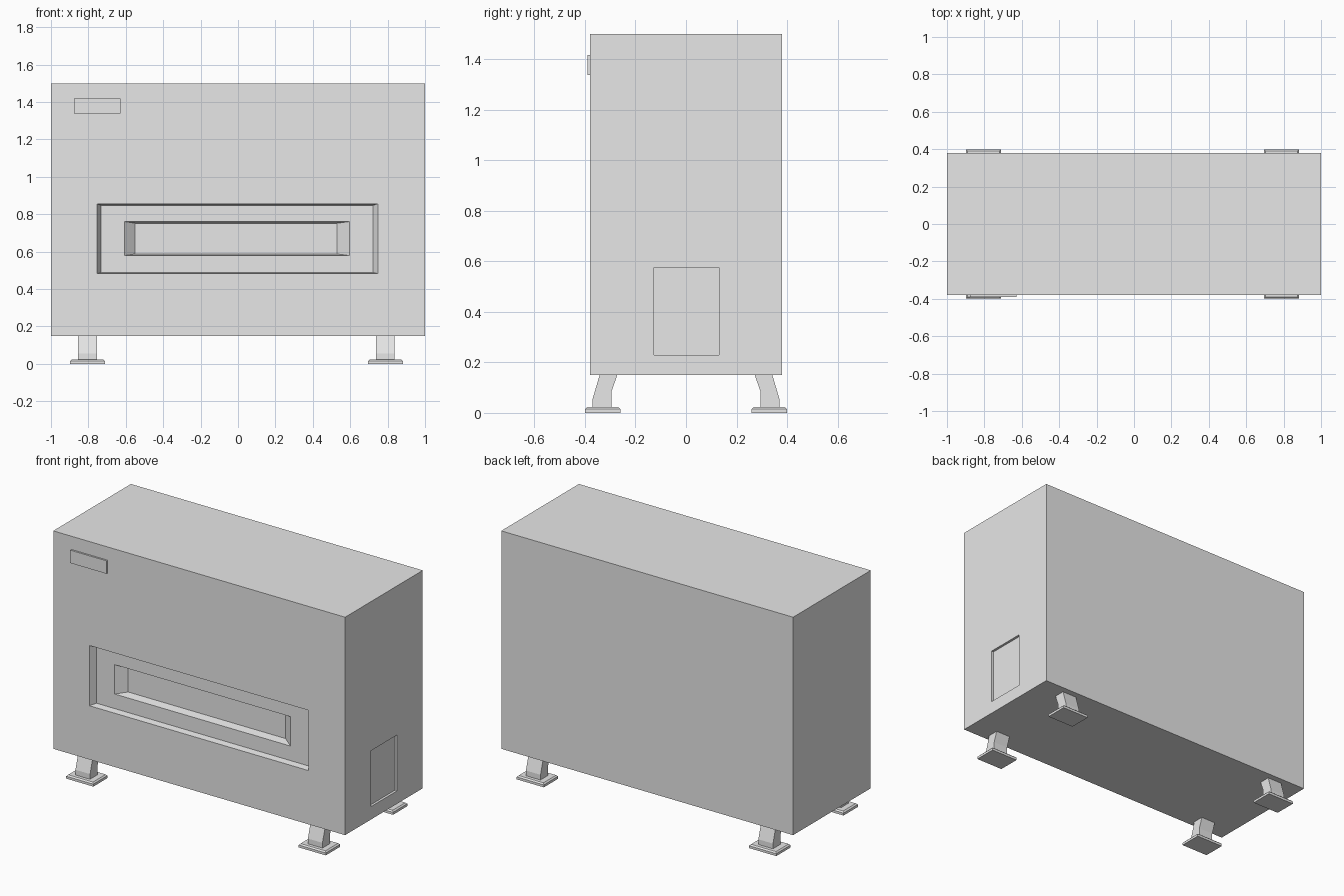
import bpy, bmesh

if "Cube" in bpy.data.objects:
    bpy.data.objects.remove(bpy.data.objects["Cube"])

grey = bpy.data.materials.new("light grey metal")
grey.diffuse_color = (0.8, 0.8, 0.8, 1)
grey.use_nodes = True
grey.node_tree.nodes["Principled BSDF"].inputs["Base Color"].default_value = grey.diffuse_color


def finish(name, bm):
    bmesh.ops.remove_doubles(bm, verts=bm.verts, dist=1e-5)
    bmesh.ops.recalc_face_normals(bm, faces=bm.faces)
    mesh = bpy.data.meshes.new(name)
    bm.to_mesh(mesh)
    bm.free()
    mesh.materials.append(grey)
    ob = bpy.data.objects.new(name, mesh)
    bpy.context.collection.objects.link(ob)
    return ob


def nested_panel(bm, place, rings):
    """Bridge nested rectangles (u0, u1, v0, v1, depth) and cap the last one."""
    loops = [[bm.verts.new(place(u, v, d)) for u, v in ((a, c), (b, c), (b, e), (a, e))]
             for a, b, c, e, d in rings]
    for outer, inner in zip(loops, loops[1:]):
        for i in range(4):
            j = (i + 1) % 4
            bm.faces.new((outer[i], outer[j], inner[j], inner[i]))
    bm.faces.new(loops[-1])


def box(bm, x0, x1, y0, y1, z0, z1):
    verts = bmesh.ops.create_cube(bm, size=1)["verts"]
    for v in verts:
        v.co = (x0 if v.co.x < 0 else x1, y0 if v.co.y < 0 else y1, z0 if v.co.z < 0 else z1)


# cabinet body: front has a two-stage recess, right side has a shallow recess
W, D, Z0, Z1 = 1.0, 0.38, 0.15, 1.5
bm = bmesh.new()
nested_panel(bm, lambda u, v, d: (u, -D + d, v), [
    (-W, W, Z0, Z1, 0),
    (-0.753, 0.749, 0.483, 0.856, 0),
    (-0.732, 0.722, 0.489, 0.847, 0.04),
    (-0.607, 0.597, 0.579, 0.761, 0.04),
    (-0.55, 0.53, 0.588, 0.752, 0.09)])
nested_panel(bm, lambda u, v, d: (W - d, u, v), [
    (-D, D, Z0, Z1, 0),
    (-0.126, 0.13, 0.23, 0.576, 0),
    (-0.126, 0.13, 0.23, 0.576, 0.015)])
nested_panel(bm, lambda u, v, d: (u, D, v), [(-W, W, Z0, Z1, 0)])
nested_panel(bm, lambda u, v, d: (-W, u, v), [(-D, D, Z0, Z1, 0)])
for z in (Z0, Z1):
    nested_panel(bm, lambda u, v, d: (u, v, z), [(-W, W, -D, D, 0)])
finish("cabinet_body", bm)

# small raised plate on the front
bm = bmesh.new()
box(bm, -0.876, -0.627, -0.391, -D, 1.338, 1.418)
finish("front_plate", bm)

# four bent legs on chamfered foot pads
leg_profile = [(0.342, 0.15), (0.37, 0.055), (0.37, 0.02), (0.295, 0.02), (0.295, 0.085), (0.272, 0.15)]
for side, cx in (("left", -0.805), ("right", 0.788)):
    for end, s in (("front", -1), ("back", 1)):
        bm = bmesh.new()
        loops = [[bm.verts.new((cx + dx, s * y, z)) for y, z in leg_profile] for dx in (-0.05, 0.05)]
        for loop in loops:
            bm.faces.new(loop)
        for i in range(6):
            j = (i + 1) % 6
            bm.faces.new((loops[0][i], loops[0][j], loops[1][j], loops[1][i]))
        finish(f"{end}_{side}_leg", bm)

        bm = bmesh.new()
        cy = s * 0.329
        box(bm, cx - 0.093, cx + 0.093, cy - 0.07, cy + 0.07, 0, 0.023)
        top = [e for e in bm.edges if all(v.co.z > 0.01 for v in e.verts)]
        bmesh.ops.bevel(bm, geom=top, offset=0.008, segments=1, affect='EDGES')
        finish(f"{end}_{side}_foot_pad", bm)
